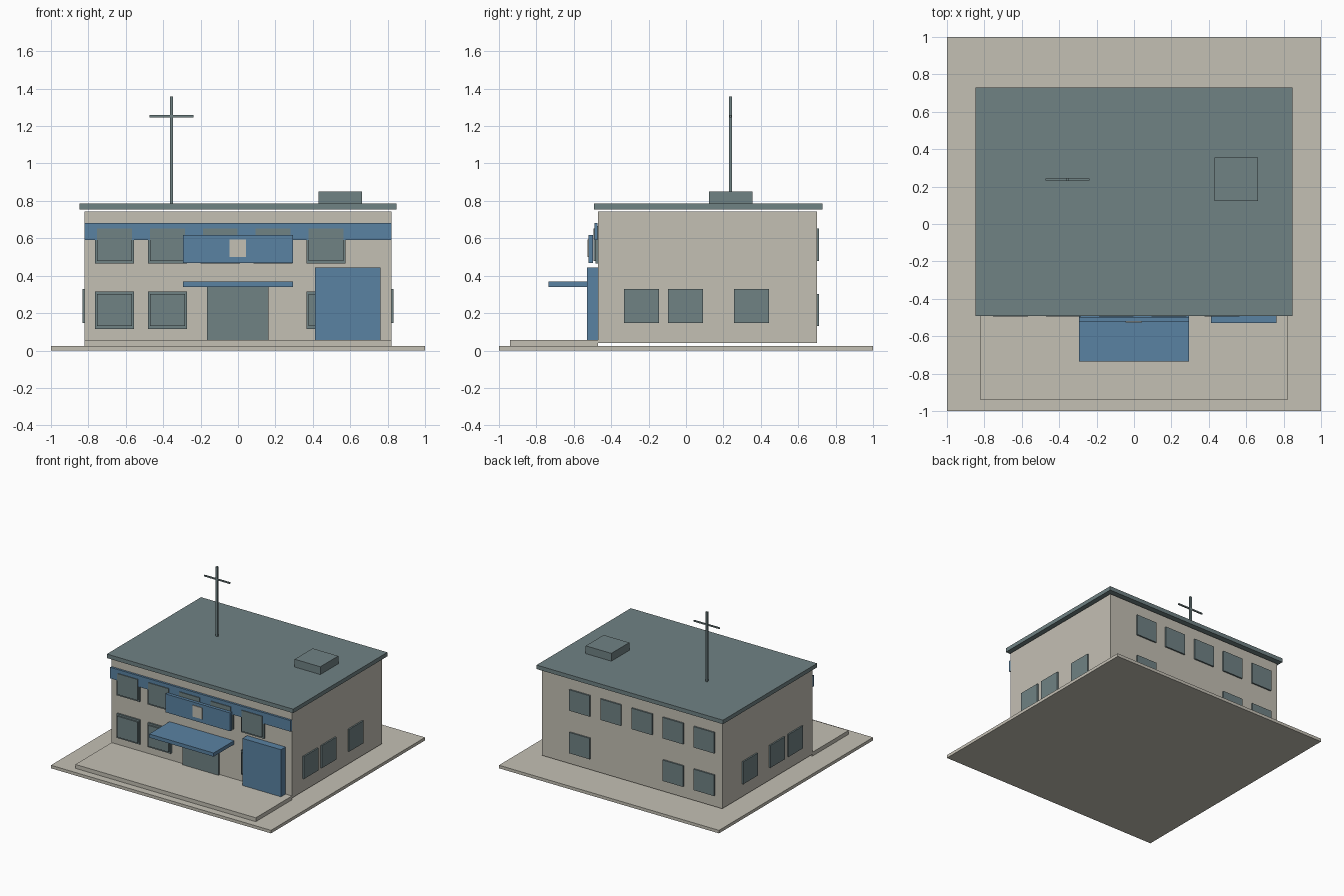
import bpy

if "Cube" in bpy.data.objects:
    bpy.data.objects.remove(bpy.data.objects["Cube"])


def material(name, rgb):
    m = bpy.data.materials.new(name)
    m.diffuse_color = (*rgb, 1)
    m.use_nodes = True
    m.node_tree.nodes["Principled BSDF"].inputs["Base Color"].default_value = m.diffuse_color
    return m


STONE = material("pale_stone", (0.55, 0.525, 0.455))
GREY = material("slate_grey", (0.162, 0.223, 0.231))
BLUE = material("blue", (0.102, 0.223, 0.361))


def box(name, x, y, z, mat):
    """Box from (min, max) ranges on each axis."""
    bpy.ops.mesh.primitive_cube_add(size=1)
    o = bpy.context.object
    o.name = name
    o.location = [(a + b) / 2 for a, b in (x, y, z)]
    o.scale = [b - a for a, b in (x, y, z)]
    bpy.ops.object.transform_apply(location=True, scale=True)
    o.data.materials.append(mat)
    return o


def around(c, half):
    return (c - half, c + half)


# Ground slab, terrace, main body and flat roof
box("ground_slab", (-1, 1), (-1, 1), (0, 0.025), STONE)
box("terrace", (-0.82, 0.82), (-0.94, -0.47), (0.025, 0.057), STONE)
box("main_body", (-0.82, 0.82), (-0.47, 0.70), (0.04, 0.742), STONE)
box("roof", (-0.847, 0.847), (-0.493, 0.73), (0.753, 0.786), GREY)

# Roof hatch and mast with crossbar
box("roof_hatch", (0.43, 0.663), (0.122, 0.355), (0.786, 0.85), GREY)
box("mast", around(-0.355, 0.008), around(0.237, 0.008), (0.786, 1.357), GREY)
box("mast_crossbar", around(-0.355, 0.117), around(0.237, 0.005), (1.247, 1.258), GREY)

# Blue facade parts
box("facade_band", (-0.82, 0.82), (-0.489, -0.472), (0.592, 0.683), BLUE)
box("sign_panel", (-0.293, 0.293), (-0.522, -0.497), (0.467, 0.618), BLUE)
box("sign_square", (-0.046, 0.044), (-0.527, -0.52), (0.5, 0.593), STONE)
box("entrance_canopy", (-0.293, 0.293), (-0.735, -0.47), (0.34, 0.37), BLUE)
box("blue_annex", (0.412, 0.762), (-0.53, -0.47), (0.057, 0.444), BLUE)
box("entrance_door", (-0.165, 0.163), (-0.487, -0.47), (0.057, 0.34), GREY)

# Front windows (framed) and back windows, two storeys
for i in range(5):
    cx = -0.66 + 0.2825 * i
    for storey, cz in (("lower", 0.216), ("upper", 0.566)):
        if storey == "lower" and i in (2, 3):
            continue
        z = around(cz, 0.086)
        box(f"front_{storey}_frame_{i}", around(cx, 0.105), (-0.484, -0.47),
            around(cz, 0.1), GREY)
        box(f"front_{storey}_pane_{i}", around(cx, 0.093), (-0.495, -0.484), z, GREY)
        box(f"back_{storey}_window_{i}", around(cx, 0.093), (0.70, 0.712), z, GREY)

# Side windows, mirrored left and right
for side, s in (("left", -1), ("right", 1)):
    for i, cy in enumerate((-0.238, -0.003, 0.35)):
        x = sorted((s * 0.82, s * 0.832))
        box(f"{side}_window_{i}", x, around(cy, 0.094), (0.146, 0.33), GREY)
